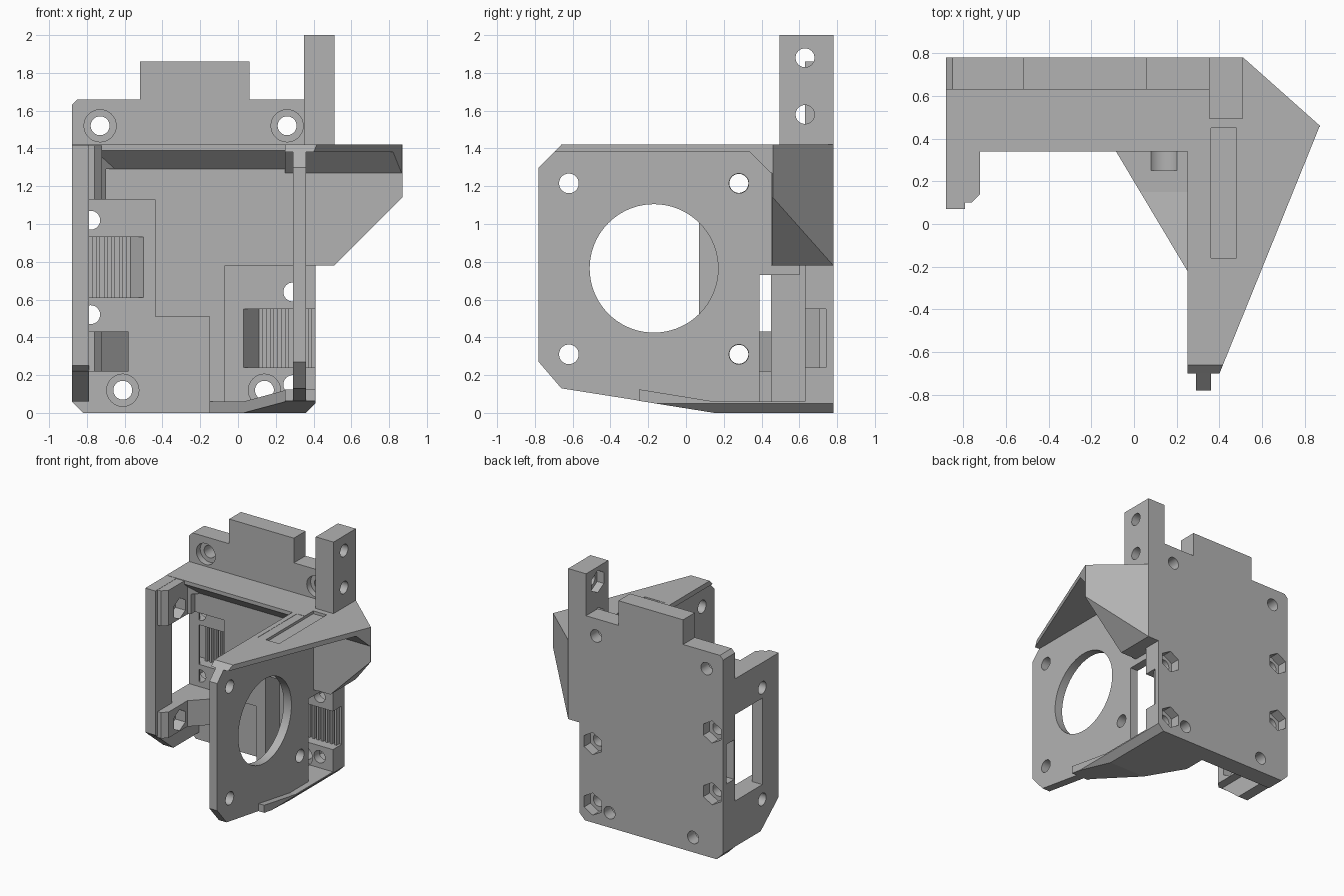
import bpy, bmesh, math

if "Cube" in bpy.data.objects:
    bpy.data.objects.remove(bpy.data.objects["Cube"])

mat = bpy.data.materials.new("matte_grey")
mat.diffuse_color = (0.45, 0.45, 0.45, 1)
mat.use_nodes = True
mat.node_tree.nodes["Principled BSDF"].inputs["Base Color"].default_value = mat.diffuse_color


def prism(name, axis, pts, a, b):
    """Extrude a 2D outline along an axis: x takes (y,z), y takes (x,z), z takes (x,y)."""
    place = {'x': lambda p, d: (d, p[0], p[1]),
             'y': lambda p, d: (p[0], d, p[1]),
             'z': lambda p, d: (p[0], p[1], d)}[axis]
    bm = bmesh.new()
    lo = [bm.verts.new(place(p, a)) for p in pts]
    hi = [bm.verts.new(place(p, b)) for p in pts]
    n = len(pts)
    bm.faces.new(lo)
    bm.faces.new(hi[::-1])
    for i in range(n):
        j = (i + 1) % n
        bm.faces.new((lo[i], hi[i], hi[j], lo[j]))
    bmesh.ops.recalc_face_normals(bm, faces=bm.faces)
    me = bpy.data.meshes.new(name)
    bm.to_mesh(me)
    bm.free()
    me.materials.append(mat)
    ob = bpy.data.objects.new(name, me)
    bpy.context.collection.objects.link(ob)
    return ob


def rect(u0, u1, v0, v1):
    return [(u0, v0), (u1, v0), (u1, v1), (u0, v1)]


def ring(u, v, r, n=48, turn=0.0):
    return [(u + r * math.cos(turn + 2 * math.pi * i / n),
             v + r * math.sin(turn + 2 * math.pi * i / n)) for i in range(n)]


def cut(ob, axis, pts, a, b):
    c = prism("cutter", axis, pts, a, b)
    c.hide_render = True
    m = ob.modifiers.new("cut", 'BOOLEAN')
    m.operation, m.solver, m.object = 'DIFFERENCE', 'EXACT', c
    bpy.context.view_layer.objects.active = ob
    bpy.ops.object.modifier_apply(modifier=m.name)
    bpy.data.objects.remove(c, do_unlink=True)


HEX = math.pi / 6

# Back plate with raised tab and chamfered corners
plate = prism("back_plate", 'y', [
    (-.82, 0), (.36, 0), (.41, .05), (.41, .78), (.35, .78), (.35, 1.66), (.06, 1.66),
    (.06, 1.86), (-.52, 1.86), (-.52, 1.66), (-.85, 1.66), (-.88, 1.63), (-.88, .06)], .63, .78)
# Belt pockets with a sloped end
cut(plate, 'z', [(-.95, .6), (-.95, .74), (-.59, .74), (-.5, .63), (-.5, .6)], .61, .93)
cut(plate, 'z', [(.03, .6), (.03, .63), (.11, .74), (.45, .74), (.45, .6)], .24, .55)
# Countersunk mounting holes
for x, z in [(-.73, 1.52), (.26, 1.52), (-.61, .12), (.14, .12)]:
    cut(plate, 'y', ring(x, z, .05), .5, .9)
    cut(plate, 'y', ring(x, z, .085), .5, .68)
# Clamp bolt holes with hex pockets at the back
for x, z in [(-.78, 1.02), (-.78, .52), (.29, .64), (.29, .15)]:
    cut(plate, 'y', ring(x, z, .05), .5, .9)
    cut(plate, 'y', ring(x, z, .09, 6, HEX), .70, .9)

# Belt teeth
for i in range(7):
    x = -.78 + i * .04
    if x < -.58:
        prism("belt_tooth_left", 'z', rect(x - .01, x + .01, .705, .745), .61, .93)
    x = .14 + i * .04
    prism("belt_tooth_right", 'z', rect(x - .01, x + .01, .705, .745), .24, .55)

# Stepped core between the belt pockets
prism("core_block", 'y', [
    (-.79, 1.35), (-.79, 1.13), (-.44, 1.13), (-.44, .51), (-.15, .51), (-.15, .01),
    (-.07, .01), (-.07, .78), (.40, .78), (.40, 1.35)], .45, .64)

# Top bar with sloped underside
prism("top_bar", 'x', [(.34, 1.42), (.34, 1.39), (.45, 1.29), (.632, 1.29), (.632, 1.42)],
      -.88, .36)

# Upper gusset over the motor plate
gusset = prism("top_gusset", 'x', [
    (-.66, 1.42), (-.70, 1.38), (.34, 1.38), (.45, 1.27), (.46, 1.27), (.46, 1.42)], .25, .95)
cut(gusset, 'z', [(.40, -.70), (.87, .46), (.87, .7), (1.2, .7), (1.2, -1), (.40, -1)], 1, 1.6)
cut(gusset, 'z', rect(.29, .48, -.16, .45), 1.397, 1.6)

# Corner wedge under the gusset
wedge = prism("corner_wedge", 'y', [
    (.33, .78), (.51, .78), (.87, 1.14), (.87, 1.42), (.33, 1.42)], .455, .78)
cut(wedge, 'z', [(.51, .78), (.87, .46), (1.2, .46), (1.2, 1), (.51, 1)], .5, 1.6)

# Upright post with two cross holes and nut pockets
post = prism("upright_post", 'z', rect(.35, .51, .495, .78), 1.41, 2)
for z in (1.88, 1.58):
    cut(post, 'x', ring(.63, z, .05), .2, .7)
    cut(post, 'x', ring(.63, z, .09, 6, HEX), .2, .41)

# Motor plate
motor = prism("motor_plate", 'x', [
    (-.78, 1.30), (-.66, 1.418), (.6, 1.418), (.6, .002), (.15, .002), (-.66, .13), (-.78, .27)],
    .29, .36)
cut(motor, 'x', ring(-.17, .765, .34, 72), .1, .6)
for y, z in [(-.62, 1.215), (-.62, .31), (.28, .31), (.28, 1.215)]:
    cut(motor, 'x', ring(y, z, .052), .1, .6)
cut(motor, 'x', rect(.39, .7, .05, .73), .1, .6)

# Bottom flange tying motor plate to back plate
floor = prism("bottom_flange", 'x', [
    (.64, 0), (.15, 0), (-.25, .064), (-.25, .125), (.15, .06), (.64, .06)], -.15, .41)
cut(floor, 'z', [(-.4, .45), (-.15, .45), (.25, -.22), (.25, -.6), (-.4, -.6)], -.2, .4)
cut(floor, 'y', [(.36, 0), (.41, .05), (.6, .05), (.6, -.2), (.36, -.2)], -.6, .9)
cut(floor, 'y', ring(.14, .12, .085), .25, .68)

# Left wing: side wall with a window, plus thick upper and lower arms
wing = prism("left_wing_wall", 'x', [
    (.07, .25), (.30, .06), (.64, .06), (.64, 1.418), (.07, 1.418)], -.88, -.79)
cut(wing, 'x', rect(.28, .63, .43, 1.13), -1, -.5)
arms = [wing]
for name, z0, z1 in [("left_wing_upper_arm", 1.13, 1.416), ("left_wing_lower_arm", .22, .43)]:
    arm = prism(name, 'z', [
        (-.875, .10), (-.76, .10), (-.72, .14), (-.72, .38), (-.58, .52), (-.58, .64),
        (-.875, .64)], z0, z1)
    arms.append(arm)
cut(arms[1], 'z', rect(-.70, -.4, .2, .449), 1.0, 1.29)
for ob in arms:
    for z in (1.215, .31):
        cut(ob, 'x', ring(.28, z, .05), -1, -.6)
        cut(ob, 'x', ring(.28, z, .085, 6, HEX), -.81, -.6)

# Keep facets crisp while rounding the bores
bpy.ops.object.select_all(action='DESELECT')
for ob in bpy.context.scene.objects:
    ob.select_set(True)
bpy.context.view_layer.objects.active = plate
bpy.ops.object.shade_smooth_by_angle(angle=math.radians(8))
